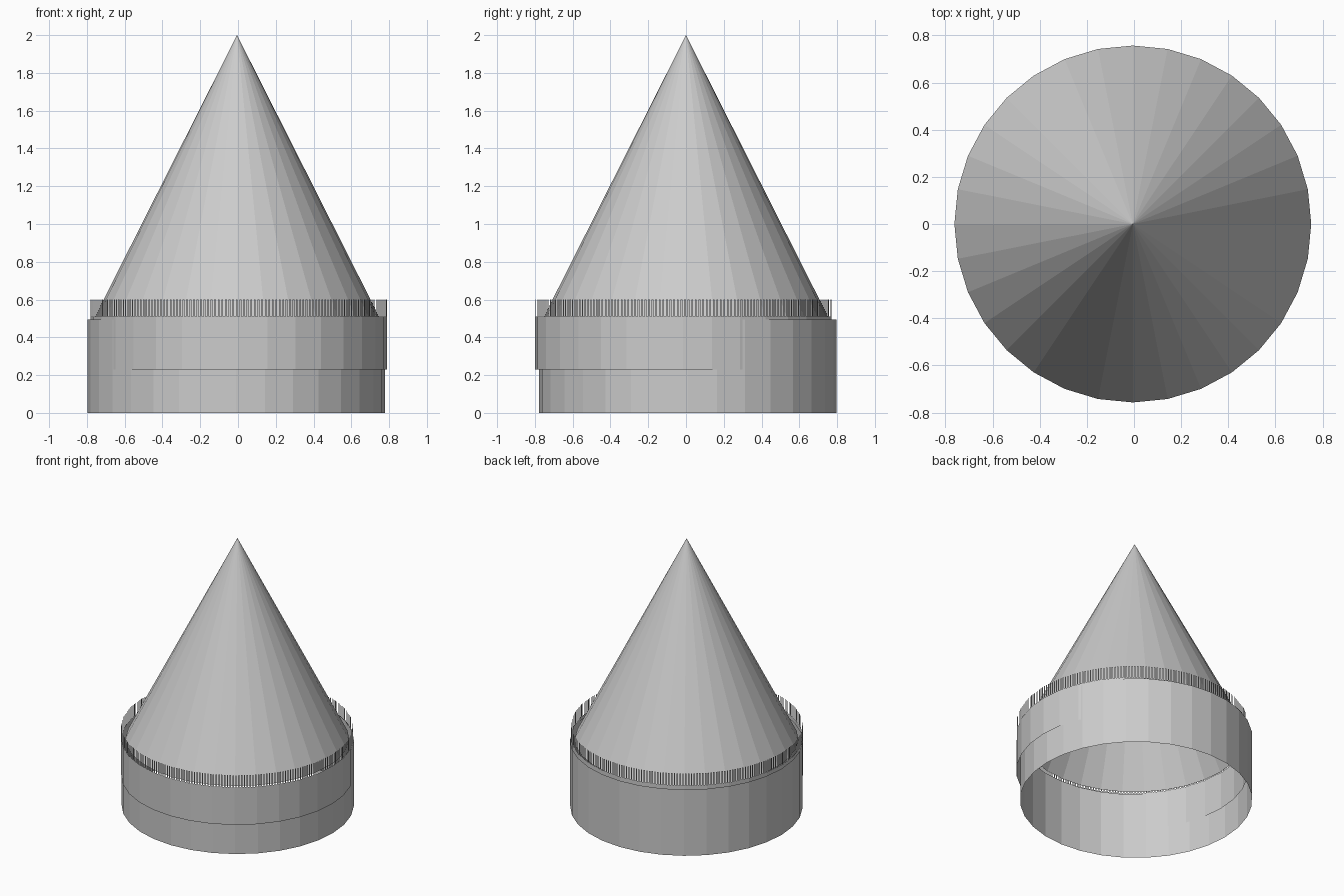
import bpy, bmesh
from math import sin, cos, pi
from mathutils import Vector

if "Cube" in bpy.data.objects:
    bpy.data.objects.remove(bpy.data.objects["Cube"])

SIDES = 32


def ring(radius, z, cx=0.0, cy=0.0):
    return [Vector((cx + radius * cos(2 * pi * i / SIDES),
                    cy + radius * sin(2 * pi * i / SIDES), z)) for i in range(SIDES)]


def make(name, faces):
    bm = bmesh.new()
    for f in faces:
        bm.faces.new([bm.verts.new(p) for p in f])
    bmesh.ops.remove_doubles(bm, verts=bm.verts, dist=1e-5)
    mesh = bpy.data.meshes.new(name)
    bm.to_mesh(mesh)
    bm.free()
    ob = bpy.data.objects.new(name, mesh)
    bpy.context.collection.objects.link(ob)


def wall(low, high):
    return [(low[i], low[(i + 1) % SIDES], high[(i + 1) % SIDES], high[i])
            for i in range(SIDES)]


# pointed cone, open underneath
base = ring(0.757, 0.5, -0.005, 0)
tip = Vector((-0.005, 0, 2))
make("cone", [(base[i], base[(i + 1) % SIDES], tip) for i in range(SIDES)])

# lower sleeve, shifted slightly to the back left
make("lower_sleeve", wall(ring(0.787, 0, -0.01, 0.01), ring(0.787, 0.495, -0.01, 0.01)))

# upper sleeve, shifted slightly to the front right, with a comb of fine teeth on top
R, CX, CY, TEETH = 0.785, 0.003, -0.015, 8
low, mid, top = (ring(R, z, CX, CY) for z in (0.23, 0.51, 0.6))
make("upper_sleeve", wall(low, mid))
teeth = []
for i in range(SIDES):
    j = (i + 1) % SIDES
    for k in range(TEETH):
        a, b = (k + 0.25) / TEETH, (k + 0.75) / TEETH
        teeth.append((mid[i].lerp(mid[j], a), mid[i].lerp(mid[j], b),
                      top[i].lerp(top[j], b), top[i].lerp(top[j], a)))
make("fringe_teeth", teeth)
